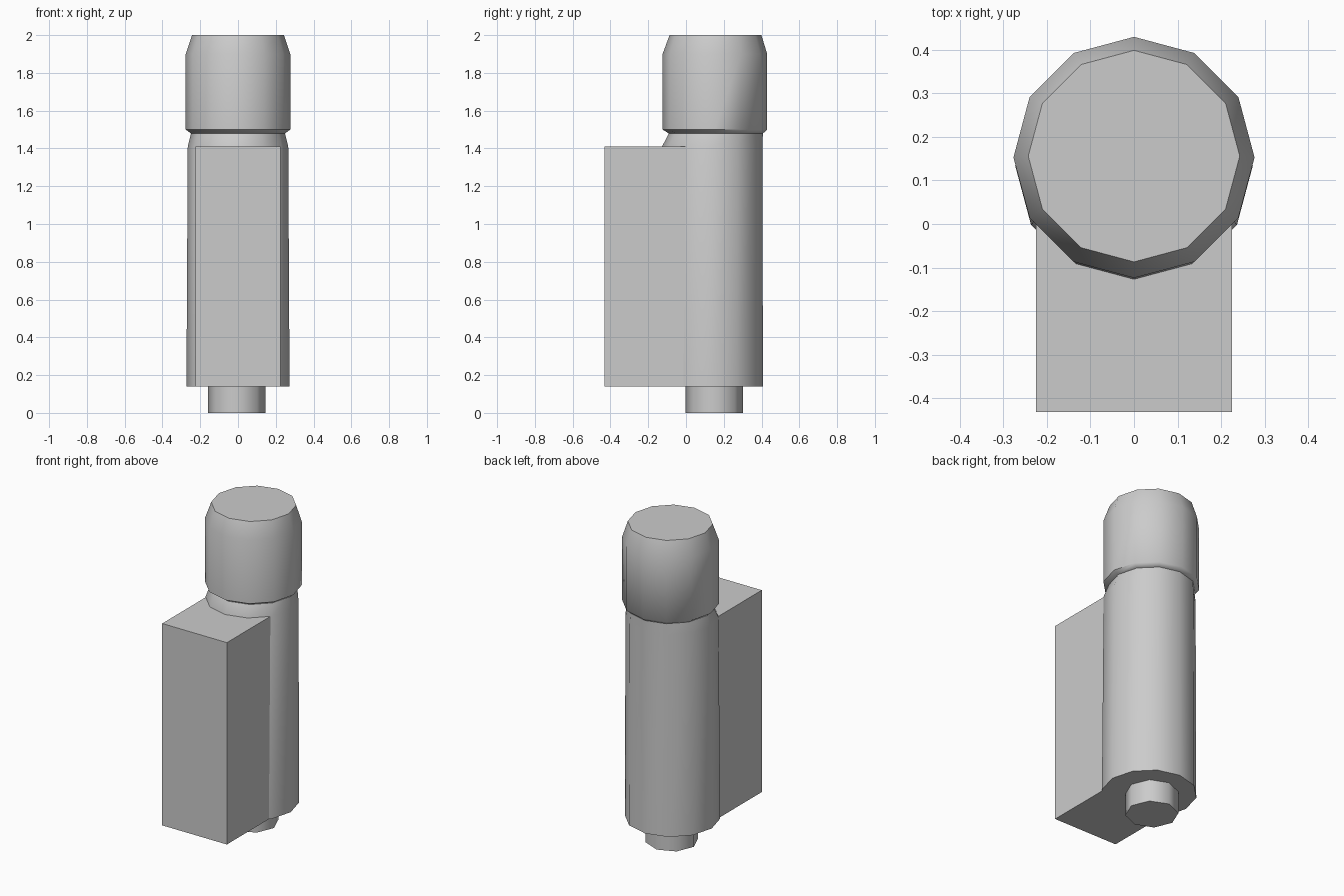
import bpy, bmesh
from math import sin, cos, tau, radians

cube = bpy.data.objects.get("Cube")
if cube:
    bpy.data.objects.remove(cube, do_unlink=True)

grey = bpy.data.materials.new("plain grey")
grey.use_nodes = True
grey.diffuse_color = (0.6, 0.6, 0.6, 1)
grey.node_tree.nodes["Principled BSDF"].inputs["Base Color"].default_value = (0.6, 0.6, 0.6, 1)


def finish(name, bm, smooth=True):
    bmesh.ops.recalc_face_normals(bm, faces=bm.faces)
    mesh = bpy.data.meshes.new(name)
    bm.to_mesh(mesh)
    bm.free()
    mesh.materials.append(grey)
    obj = bpy.data.objects.new(name, mesh)
    bpy.context.collection.objects.link(obj)
    if smooth:
        bpy.ops.object.select_all(action="DESELECT")
        obj.select_set(True)
        bpy.context.view_layer.objects.active = obj
        bpy.ops.object.shade_smooth_by_angle(angle=radians(50))
    return obj


def lofted_column(name, rings, sides):
    """Stack of polygon rings, each given as (x, y, z, radius), closed at both ends."""
    bm = bmesh.new()
    loops = [[bm.verts.new((x + r * cos(tau * i / sides), y + r * sin(tau * i / sides), z))
              for i in range(sides)] for x, y, z, r in rings]
    for low, high in zip(loops, loops[1:]):
        for i in range(sides):
            j = (i + 1) % sides
            bm.faces.new((low[i], low[j], high[j], high[i]))
    bm.faces.new(loops[0])
    bm.faces.new(loops[-1])
    return finish(name, bm)


# Short round peg under the body
lofted_column("bottom_peg", [(-0.007, 0.15, 0, 0.152), (-0.007, 0.15, 0.16, 0.152)], 8)

# Tall body, tapering into the neck on its front side
lofted_column("round_body", [(0, 0.134, 0.14, 0.273), (0, 0.139, 1.41, 0.266),
                             (0, 0.161, 1.49, 0.246)], 12)

# Overhanging cap with bevelled rims
lofted_column("cap", [(0, 0.158, 1.48, 0.25), (0, 0.153, 1.5, 0.277),
                      (0, 0.153, 1.9, 0.277), (0, 0.156, 2, 0.243)], 12)

# Rectangular block on the front, sunk into the body
bm = bmesh.new()
bmesh.ops.create_cube(bm, size=1)
bmesh.ops.scale(bm, verts=bm.verts, vec=(0.45, 0.45, 1.27))
bmesh.ops.translate(bm, verts=bm.verts, vec=(0, -0.207, 0.775))
finish("front_block", bm, smooth=False)
